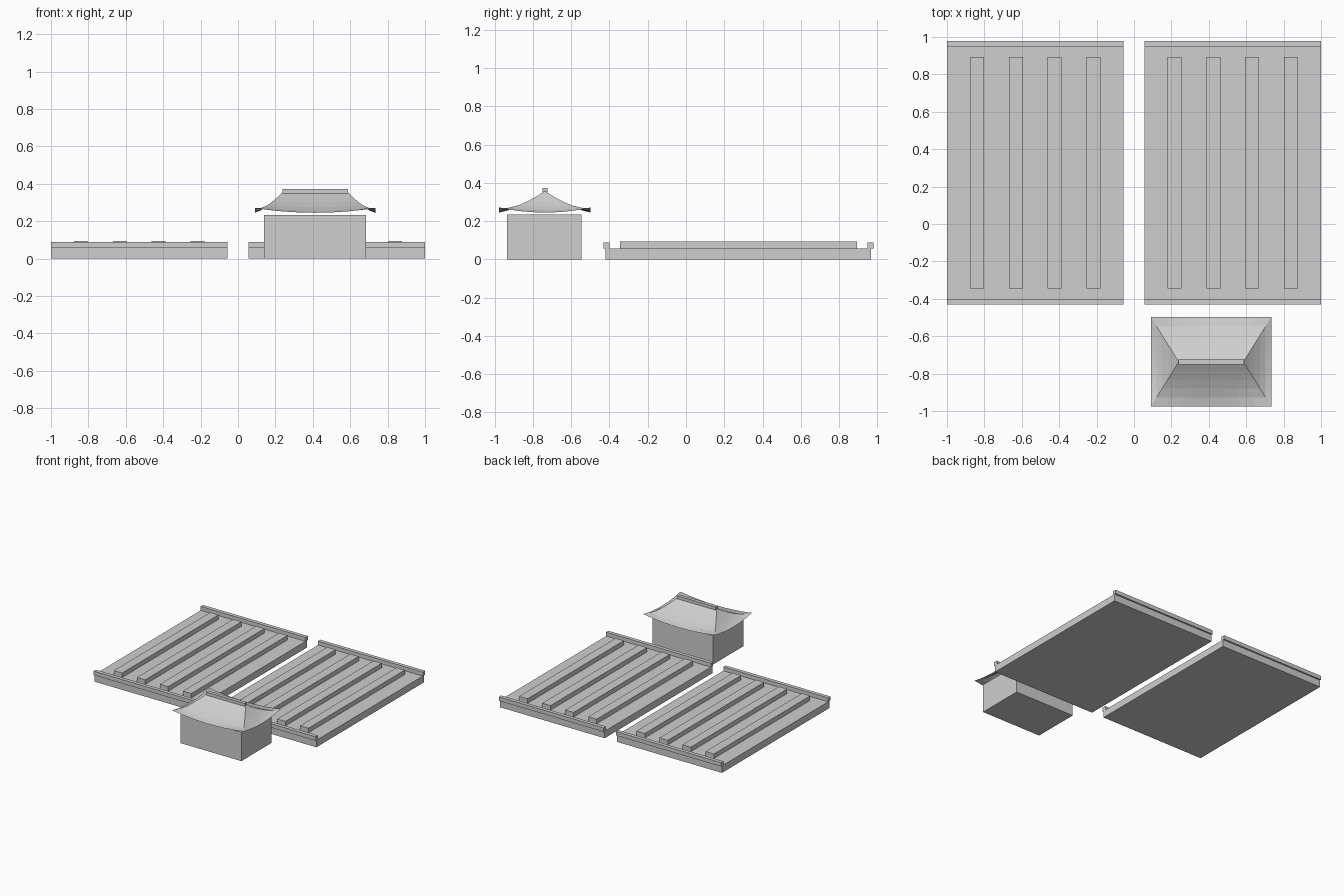
import bpy
import bmesh
from mathutils import Vector

cube = bpy.data.objects.get("Cube")
if cube:
    bpy.data.objects.remove(cube, do_unlink=True)

# One plain grey for everything
GREY = (0.62, 0.62, 0.62, 1.0)
grey = bpy.data.materials.new("light grey")
grey.use_nodes = True
grey.diffuse_color = GREY
grey.node_tree.nodes["Principled BSDF"].inputs["Base Color"].default_value = GREY


def add_object(name, bm):
    mesh = bpy.data.meshes.new(name)
    bm.to_mesh(mesh)
    bm.free()
    mesh.materials.append(grey)
    obj = bpy.data.objects.new(name, mesh)
    bpy.context.collection.objects.link(obj)
    return obj


def box(name, x, y, z):
    """Box from (min, max) pairs on each axis."""
    bm = bmesh.new()
    bmesh.ops.create_cube(bm, size=1)
    for v in bm.verts:
        v.co = Vector([a + (b - a) * (c + 0.5) for c, (a, b) in zip(v.co, (x, y, z))])
    return add_object(name, bm)


# Two long platforms with end rails and lengthwise beams
SLAB_WIDTH, SLAB_TOP = 0.944, 0.057
for side, x0 in (("right", -1.0), ("left", 0.056)):
    span = (x0, x0 + SLAB_WIDTH)
    box(f"{side}_platform", span, (-0.42, 0.966), (0, SLAB_TOP))
    box(f"{side}_front_rail", span, (-0.43, -0.40), (SLAB_TOP, 0.089))
    box(f"{side}_back_rail", span, (0.949, 0.979), (SLAB_TOP, 0.089))
    for i in range(4):
        bx = x0 + 0.123 + 0.2075 * i
        box(f"{side}_beam_{i + 1}", (bx, bx + 0.075), (-0.345, 0.894), (SLAB_TOP, 0.094))

# Gatehouse walls
box("gatehouse_walls", (0.139, 0.685), (-0.935, -0.545), (0, 0.234))

# Curved hip roof: four swept slopes with upturned corners
CX, CY = 0.412, -0.737
RIDGE_HALF, EAVE_X, EAVE_Y = 0.173, 0.322, 0.239
EAVE_Z, RISE, LIFT = 0.245, 0.112, 0.025
ROWS, COLS = 5, 8


def roof_point(s, t, along_x, sign):
    """s runs ridge to eave, t runs from hip to hip."""
    hx = RIDGE_HALF + (EAVE_X - RIDGE_HALF) * s
    hy = EAVE_Y * s
    z = EAVE_Z + RISE * (1 - s) ** 1.4 + LIFT * t * t * s ** 3
    if along_x:
        return Vector((CX + t * hx, CY + sign * hy, z))
    return Vector((CX + sign * hx, CY + t * hy, z))


bm = bmesh.new()
for along_x in (True, False):
    for sign in (-1, 1):
        grid = [[bm.verts.new(roof_point(r / ROWS, 2 * c / COLS - 1, along_x, sign))
                 for c in range(COLS + 1)] for r in range(ROWS + 1)]
        for r in range(ROWS):
            for c in range(COLS):
                bm.faces.new((grid[r][c], grid[r][c + 1],
                              grid[r + 1][c + 1], grid[r + 1][c]))
bmesh.ops.remove_doubles(bm, verts=bm.verts, dist=0.0005)
bm.normal_update()
bmesh.ops.reverse_faces(bm, faces=[f for f in bm.faces if f.normal.z < 0])
add_object("curved_roof", bm)

# Ridge cap
box("roof_ridge", (0.239, 0.587), (CY - 0.014, CY + 0.014), (0.348, 0.373))
